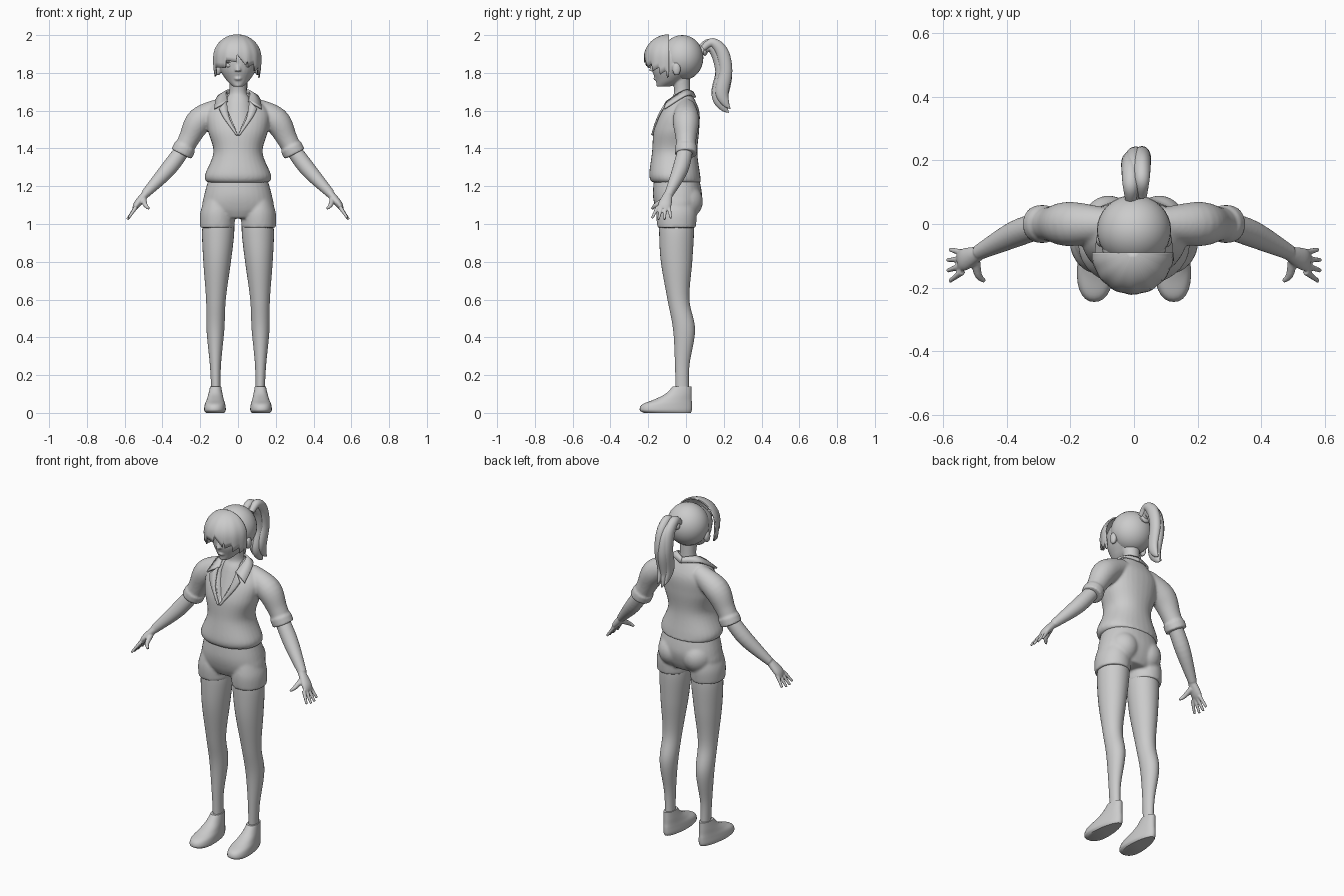
import bpy, bmesh
from math import sin, cos, pi, radians, sqrt, copysign
from mathutils import Vector, Matrix

default_cube = bpy.data.objects.get("Cube")
if default_cube:
    bpy.data.objects.remove(default_cube, do_unlink=True)

clay = bpy.data.materials.new("plain_grey")
clay.use_nodes = True
clay.diffuse_color = (.6, .6, .6, 1)
clay.node_tree.nodes["Principled BSDF"].inputs["Base Color"].default_value = clay.diffuse_color

SIDES = {"left": 1, "right": -1}
ACROSS, DEPTH = Vector((1, 0, 0)), Vector((0, 1, 0))


def interpolate(rows, steps=6):
    """Smooth Catmull-Rom curve through whole rows of numbers."""
    rows = [Vector(row) for row in rows]
    before, after = [rows[0]] + rows, rows[1:] + [rows[-1]] * 2
    curve = []
    for i, (start, end) in enumerate(zip(rows, rows[1:])):
        leave, arrive = (end - before[i]) / 2, (after[i + 1] - start) / 2
        for k in range(steps):
            t = k / steps
            ease = t * t * (3 - 2 * t)
            curve.append(start.lerp(end, ease) + leave * t * (1 - t) ** 2 - arrive * t * t * (1 - t))
    return curve + [rows[-1]]


def skin_rings(bm, rings):
    """Join closed rings of points into a capped surface."""
    rings = [[bm.verts.new(point) for point in ring] for ring in rings]
    for lower, upper in zip(rings, rings[1:]):
        for k in range(len(lower)):
            bm.faces.new((lower[k - 1], lower[k], upper[k], upper[k - 1]))
    bm.faces.new(rings[0])
    bm.faces.new(rings[-1])


def ellipse(centre, u, v, sides=32, power=2):
    points = []
    for k in range(sides):
        c, s = cos(2 * pi * k / sides), sin(2 * pi * k / sides)
        c, s = [copysign(abs(q) ** (2 / power), q) for q in (c, s)]
        points.append(centre + u * c + v * s)
    return points


def stack(bm, rows, x=0, power=2):
    """Upright loft; each row is height, depth position, half width, half depth."""
    skin_rings(bm, [ellipse(Vector((x, y, z)), ACROSS * wide, DEPTH * deep, power=power)
                    for z, y, wide, deep in interpolate(rows)])


def limb(bm, rows, side=1, ref=DEPTH, sides=24):
    """Loft along a path; each row is x, y, z and one or two radii."""
    curve = interpolate(rows)
    centres = [Vector((p[0] * side, p[1], p[2])) for p in curve]
    rings = []
    for i, (p, centre) in enumerate(zip(curve, centres)):
        along = centres[min(i + 1, len(curve) - 1)] - centres[max(i - 1, 0)]
        along.normalize()
        u = (ref - along * ref.dot(along)).normalized()
        rings.append(ellipse(centre, u * p[3], along.cross(u) * p[-1], sides))
    skin_rings(bm, rings)


def ball(bm, centre, radii):
    place = Matrix.Translation(centre) @ Matrix.Diagonal((*radii, 1))
    bmesh.ops.create_uvsphere(bm, u_segments=32, v_segments=16, radius=1, matrix=place)


def sheet(bm, columns):
    """Quads between neighbouring columns of points."""
    columns = [[bm.verts.new(point) for point in column] for column in columns]
    for a, b in zip(columns, columns[1:]):
        for j in range(len(a) - 1):
            bm.faces.new((a[j], b[j], b[j + 1], a[j + 1]))


def finish(name, bm, voxel=0, rounds=4, thickness=0):
    """Turn the mesh into an object, optionally blended into one skin or thickened."""
    bmesh.ops.recalc_face_normals(bm, faces=bm.faces[:])
    mesh = bpy.data.meshes.new(name)
    bm.to_mesh(mesh)
    bm.free()
    part = bpy.data.objects.new(name, mesh)
    bpy.context.collection.objects.link(part)
    mesh.materials.append(clay)
    bpy.ops.object.select_all(action='DESELECT')
    part.select_set(True)
    bpy.context.view_layer.objects.active = part
    bpy.ops.object.shade_smooth_by_angle(angle=radians(45))
    if voxel:
        blend = part.modifiers.new("blend", 'REMESH')
        blend.mode, blend.voxel_size, blend.use_smooth_shade = 'VOXEL', voxel, True
        soften = part.modifiers.new("soften", 'SMOOTH')
        soften.factor, soften.iterations = .5, rounds
    if thickness:
        shell = part.modifiers.new("thickness", 'SOLIDIFY')
        shell.thickness, shell.offset = thickness, 0
    return part


# Shirt: torso, sleeves and rolled cuffs blended together
bm = bmesh.new()
stack(bm, [(1.22, -.05, .165, .13), (1.26, -.06, .175, .135), (1.38, -.06, .13, .12),
           (1.5, -.05, .16, .12), (1.6, -.03, .16, .1), (1.69, -.02, .07, .05)], power=2.2)
for side in SIDES.values():
    limb(bm, [(.08, 0, 1.62, .05), (.2, 0, 1.55, .07), (.26, 0, 1.45, .055), (.3, 0, 1.37, .05)], side)
    limb(bm, [(.28, 0, 1.41, .06), (.3, 0, 1.37, .06)], side)
shirt = finish("shirt", bm, voxel=.007, rounds=6)

# Neckline: a pointed opening cut from the front
bm = bmesh.new()
outline = (0, 1.47), (.06, 1.62), (.05, 1.74), (-.05, 1.74), (-.06, 1.62)
wedge = bm.faces.new([bm.verts.new((x, -.4, z)) for x, z in outline])
moved = bmesh.ops.extrude_face_region(bm, geom=[wedge])["geom"]
bmesh.ops.translate(bm, vec=DEPTH * .37, verts=[v for v in moved if isinstance(v, bmesh.types.BMVert)])
cutter = finish("neckline_cutter", bm)
cutter.hide_render = cutter.hide_viewport = True
neckline = shirt.modifiers.new("neckline", 'BOOLEAN')
neckline.operation, neckline.object = 'DIFFERENCE', cutter

# Collar and lapels
COLLAR = ([(0, .035, 1.7), (.06, -.01, 1.705), (.055, -.1, 1.65)],
          [(0, .05, 1.67), (.1, 0, 1.68), (.125, -.115, 1.61)])
LAPEL = ([(.06, -.1, 1.65), (.045, -.15, 1.56), (0, -.18, 1.47)],
         [(.1, -.125, 1.61), (.075, -.15, 1.56), (.01, -.18, 1.47)])
bm = bmesh.new()
for side in SIDES.values():
    mirror = Matrix.Diagonal((side, 1, 1))
    for inner, outer in (COLLAR, LAPEL):
        sheet(bm, [[mirror @ p for p in interpolate(edge)] for edge in (inner, outer)])
finish("collar", bm, thickness=.01)

# Shorts: hips, short legs and seat
bm = bmesh.new()
stack(bm, [(1.24, -.05, .155, .12), (1.15, -.045, .18, .13), (1.08, -.045, .185, .115),
           (1.03, -.045, .11, .09)], power=2.2)
for side in SIDES.values():
    stack(bm, [(1.15, -.05, .06, .09), (1.06, -.05, .09, .107), (.98, -.05, .092, .102)], x=.11 * side)
    ball(bm, (.08 * side, -.02, 1.12), (.09, .11, .1))
finish("shorts", bm, voxel=.007, rounds=8)

for label, side in SIDES.items():
    # Leg from thigh to ankle, with the calf swung slightly outwards
    bm = bmesh.new()
    stack(bm, [(1.03, -.05, .08, .09), (.95, -.05, .085, .092), (.8, -.05, .073, .083), (.6, -.04, .052, .058),
               (.44, -.01, .047, .058), (.25, -.02, .029, .038), (.1, -.02, .024, .035)], x=.108)
    for vert in bm.verts:
        vert.co.x = side * (vert.co.x + .012 * cos((vert.co.z - .35) * 3))
    finish(label + "_leg", bm)

    # Shoe: stacked outlines, wider and turned out towards the toe
    bm = bmesh.new()
    stack(bm, [(0, -.1, .045, .125), (.015, -.107, .052, .138), (.045, -.1, .05, .132),
               (.07, -.07, .045, .1), (.1, -.04, .04, .07), (.14, -.02, .033, .05)], power=2.2)
    for vert in bm.verts:
        forward = -vert.co.y - .08
        vert.co.x = side * (vert.co.x * (1 + forward * 2) + .12 + forward * .03)
    finish(label + "_shoe", bm)

    # Forearm, palm, thumb and evenly fanned fingers
    bm = bmesh.new()
    limb(bm, [(.28, 0, 1.41, .04), (.37, -.03, 1.29, .042), (.49, -.09, 1.16, .024)], side)
    limb(bm, [(.48, -.09, 1.17, .02, .02), (.53, -.11, 1.11, .035, .02), (.55, -.12, 1.08, .03, .01)], side)
    limb(bm, [(.5, -.11, 1.13, .016), (.49, -.16, 1.1, .012), (.47, -.18, 1.08, .007)], side)
    for finger in range(4):
        fan = finger - 1.5
        bend = abs(fan) * .007
        limb(bm, [(.54, -.12 + fan * .02, 1.09, .011),
                  (.59 - bend, -.13 + fan * .033, 1.02 + bend, .007)], side)
    finish(label + "_arm", bm, voxel=.0045)

# Head, neck and upper chest, with nose, lips and ears
bm = bmesh.new()
stack(bm, [(1.727, -.12, .025, .035), (1.76, -.09, .06, .07), (1.82, -.06, .095, .12),
           (1.9, -.05, .1, .13), (1.96, -.05, .06, .07)])
stack(bm, [(1.8, -.03, .05, .05), (1.7, -.02, .045, .043), (1.64, -.03, .07, .06), (1.45, -.05, .11, .11)])
stack(bm, [(1.86, -.17, .01, .01), (1.81, -.18, .016, .016)])
ball(bm, (0, -.16, 1.77), (.02, .013, .01))
for side in SIDES.values():
    ball(bm, (.105 * side, -.05, 1.82), (.015, .022, .035))
finish("head_and_neck", bm, voxel=.005)

# Eyes with a lid above each
bm = bmesh.new()
for side in SIDES.values():
    ball(bm, (.045 * side, -.155, 1.84), (.02, .015, .013))
    ball(bm, (.045 * side, -.16, 1.857), (.023, .015, .004))
finish("eyes", bm)

# Scalp hair
bm = bmesh.new()
ball(bm, (0, -.02, 1.88), (.117, .112, .12))
finish("hair_cap", bm)

# Fringe: a shell around the forehead with an uneven toothed lower edge
COLUMNS, LEVELS, CROWN = 72, 12, .12
locks = []
for i in range(COLUMNS + 1):
    across = 2 * i / COLUMNS - 1
    angle = across * pi / 2
    tooth = (across * 3.4 + across * across) % 1
    length = .105 + abs(across) * .09 + .04 * (tooth if across < .3 else 1 - tooth)
    lock = []
    for j in range(LEVELS + 1):
        fall = length * (j / LEVELS) ** 2
        rise = 1 - fall / CROWN
        spread = sqrt(1 - rise * rise) if rise > 0 else 1 - rise * rise / 10
        spread *= 1 + cos(7 * pi * across) * j / LEVELS / 90
        lock.append((sin(angle) * spread * .125 - .004, -.09 - cos(angle) * spread * .128, 2 - fall))
    locks.append(lock)
bm = bmesh.new()
sheet(bm, locks)
bmesh.ops.remove_doubles(bm, verts=bm.verts[:], dist=.0005)
finish("fringe", bm, thickness=.008)

# Ponytail: one thick lock and thinner ones beside it, all on the same path
TAIL = [(.08, 1.91, .02, .02), (.13, 1.94, .03, .03), (.18, 1.89, .035, .043),
        (.2, 1.79, .035, .044), (.18, 1.68, .028, .044), (.2, 1.62, .016, .025), (.225, 1.59, .002, .002)]
bm = bmesh.new()
for shift, scale in ((0, 1), (.02, .8), (-.015, .85)):
    limb(bm, [(shift + .005, y + shift / 2, z + abs(shift), wide * scale, deep * scale)
              for y, z, wide, deep in TAIL], ref=ACROSS)
finish("ponytail", bm)

bm = bmesh.new()
ball(bm, (0, .1, 1.92), (.03, .015, .03))
finish("hair_band", bm)
